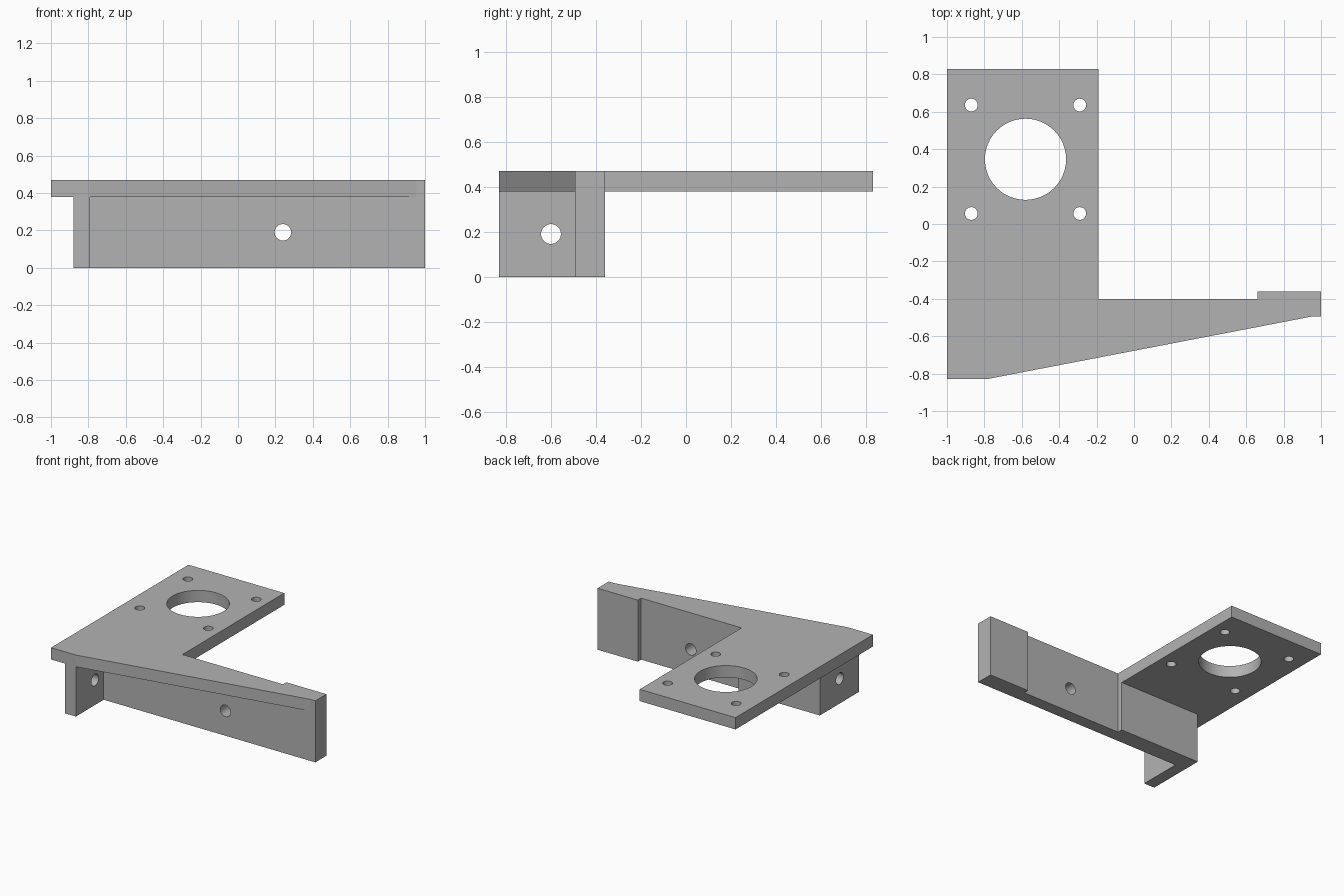
import bpy
import bmesh
from math import radians
from mathutils import Vector

if "Cube" in bpy.data.objects:
    bpy.data.objects.remove(bpy.data.objects["Cube"], do_unlink=True)

HEIGHT, PLATE_BOTTOM = 0.47, 0.38
HOLE_Z = 0.19

# Single plain grey
grey = bpy.data.materials.new("plain_grey")
grey.use_nodes = True
colour = (0.45, 0.45, 0.45, 1)
grey.diffuse_color = colour
grey.node_tree.nodes["Principled BSDF"].inputs["Base Color"].default_value = colour


def prism(name, outline, z0, z1):
    """Extrude a flat outline from z0 up to z1."""
    bm = bmesh.new()
    face = bm.faces.new([bm.verts.new((x, y, z0)) for x, y in outline])
    top = bmesh.ops.extrude_face_region(bm, geom=[face])
    verts = [v for v in top["geom"] if isinstance(v, bmesh.types.BMVert)]
    bmesh.ops.translate(bm, verts=verts, vec=(0, 0, z1 - z0))
    bmesh.ops.recalc_face_normals(bm, faces=bm.faces)
    mesh = bpy.data.meshes.new(name)
    bm.to_mesh(mesh)
    bm.free()
    mesh.materials.append(grey)
    obj = bpy.data.objects.new(name, mesh)
    bpy.context.collection.objects.link(obj)
    return obj


def combine(target, tool, operation):
    """Apply a boolean to the target and discard the tool."""
    mod = target.modifiers.new(operation.lower(), "BOOLEAN")
    mod.operation, mod.solver, mod.object = operation, "EXACT", tool
    bpy.context.view_layer.objects.active = target
    bpy.ops.object.modifier_apply(modifier=mod.name)
    bpy.data.objects.remove(tool, do_unlink=True)


def drill(target, centre, radius, axis, depth=0.3):
    """Cut a round hole along the given axis."""
    turn = Vector(axis).to_track_quat("Z", "Y").to_euler()
    bpy.ops.mesh.primitive_cylinder_add(vertices=48, radius=radius, depth=depth,
                                        location=centre, rotation=turn)
    cutter = bpy.context.object
    cutter.hide_render = True
    cutter.data.materials.append(grey)
    combine(target, cutter, "DIFFERENCE")


# Top plate with its tapering arm and the end pad
bracket = prism("mounting_bracket", [
    (-1, -0.83), (-0.79, -0.83), (0.955, -0.494), (1, -0.494),
    (1, -0.36), (0.66, -0.36), (0.66, -0.4), (-0.19, -0.4),
    (-0.19, 0.83), (-1, 0.83)], PLATE_BOTTOM, HEIGHT)

# Angled wall underneath: short leg, long leg and two thicker pads at the back
wall = prism("angled_wall", [
    (-0.88, -0.83), (-0.79, -0.83), (-0.79, -0.494), (1, -0.494),
    (1, -0.36), (0.66, -0.36), (0.66, -0.4), (-0.19, -0.4),
    (-0.19, -0.36), (-0.88, -0.36)], 0, PLATE_BOTTOM)
combine(bracket, wall, "UNION")

# Large round opening with four screw holes around it
cx, cy = -0.58, 0.346
plate_z = (HEIGHT + PLATE_BOTTOM) / 2
drill(bracket, (cx, cy, plate_z), 0.217, (0, 0, 1))
for sx in (-1, 1):
    for sy in (-1, 1):
        drill(bracket, (cx + sx * 0.29, cy + sy * 0.29, plate_z), 0.034, (0, 0, 1))

# One bolt hole through each wall leg
drill(bracket, (0.24, -0.45, HOLE_Z), 0.044, (0, 1, 0))
drill(bracket, (-0.835, -0.6, HOLE_Z), 0.044, (1, 0, 0))

# Smooth hole walls, crisp edges
bpy.ops.object.select_all(action="DESELECT")
bracket.select_set(True)
bpy.context.view_layer.objects.active = bracket
bpy.ops.object.shade_smooth_by_angle(angle=radians(9))
